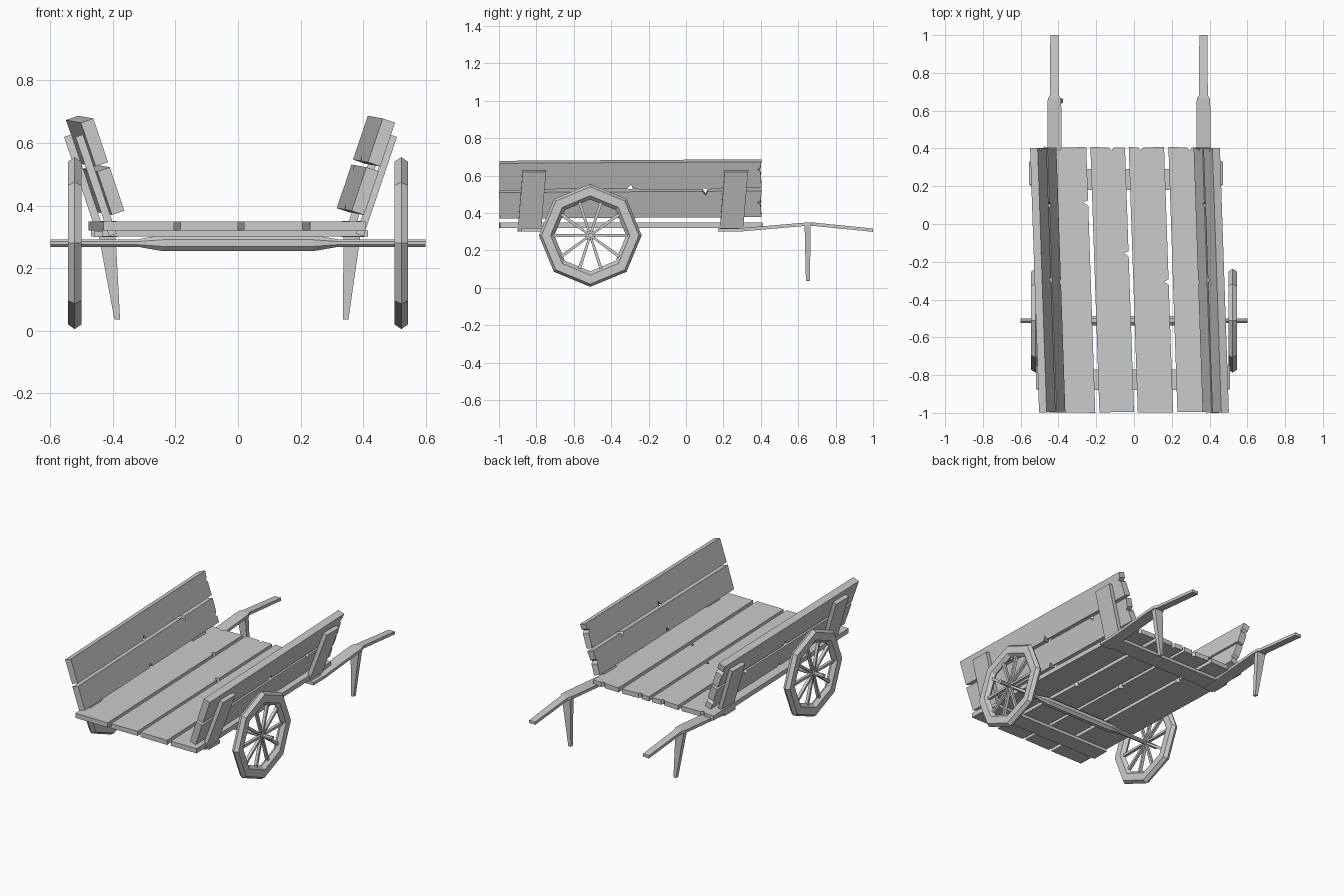
import bpy, bmesh, math, random
from mathutils import Vector as V

random.seed(4)
if "Cube" in bpy.data.objects:
    bpy.data.objects.remove(bpy.data.objects["Cube"])

GREY = (0.6, 0.6, 0.6, 1)
wood = bpy.data.materials.new("grey_wood")
wood.use_nodes = True
wood.diffuse_color = GREY
wood.node_tree.nodes["Principled BSDF"].inputs["Base Color"].default_value = GREY

SKEW = -0.034               # the whole body leans sideways towards the back
ALONG = V((SKEW, 1, 0))


def finish(name, bm):
    bmesh.ops.recalc_face_normals(bm, faces=bm.faces)
    mesh = bpy.data.meshes.new(name)
    bm.to_mesh(mesh)
    bm.free()
    mesh.materials.append(wood)
    obj = bpy.data.objects.new(name, mesh)
    bpy.context.collection.objects.link(obj)
    return obj


def loft(name, rings, closed=False):
    """Skin a row of equal rings, capped unless it closes on itself."""
    bm = bmesh.new()
    rows = [[bm.verts.new(p) for p in ring] for ring in rings]
    n = len(rows[0])
    pairs = list(zip(rows, rows[1:])) + ([(rows[-1], rows[0])] if closed else [])
    for a, b in pairs:
        for i in range(n):
            j = (i + 1) % n
            bm.faces.new((a[i], a[j], b[j], b[i]))
    if not closed:
        bm.faces.new(rows[0])
        bm.faces.new(rows[-1])
    return finish(name, bm)


def rect(center, u, v):
    c = V(center)
    return [c - u - v, c + u - v, c + u + v, c - u + v]


def plank(name, origin, across, along, normal, width, length, thick, nicks=(), rough=0.006):
    """Extruded board outline with uneven ends; nicks are (edge, distance)."""
    def wob():
        return random.uniform(0, rough)

    def chips(edge):
        pts = []
        for side, t in sorted(nicks):
            if side == edge:
                x, inner = (width, width - 0.025) if edge else (0, 0.025)
                pts += [(x, t - 0.014), (inner, t + 0.006), (x, t + 0.016)]
        return pts

    outline = [(0, wob()), (width, wob())] + chips(1) + [(width, length - wob())]
    if rough:                # small split in the far end
        s = width * random.uniform(0.3, 0.7)
        outline += [(s + 0.012, length - rough), (s, length - 0.022), (s - 0.014, length - rough)]
    outline += [(0, length - wob())] + chips(0)[::-1]
    bm = bmesh.new()
    o = V(origin)
    face = bm.faces.new([bm.verts.new(o + across * a + along * b) for a, b in outline])
    out = bmesh.ops.extrude_face_region(bm, geom=[face])
    moved = [g for g in out["geom"] if isinstance(g, bmesh.types.BMVert)]
    bmesh.ops.translate(bm, vec=normal * thick, verts=moved)
    return finish(name, bm)


X, Y, Z = V((1, 0, 0)), V((0, 1, 0)), V((0, 0, 1))

# Floor boards
floor = [(-0.43, 0.225, [(1, 1.11)]), (-0.183, 0.183, [(1, 0.84)]),
         (0.02, 0.187, [(1, 0.69)]), (0.23, 0.18, [])]
for i, (x, w, nicks) in enumerate(floor):
    plank(f"floor_board_{i + 1}", (x, -1, 0.32), X, ALONG, Z, w, 1.41, 0.029, nicks)

# Cross battens under the floor
for name, y in (("front_batten", -0.88), ("back_batten", 0.18)):
    shift = SKEW * (y + 1)
    plank(name, (-0.43 + shift, y, 0.301), Y, X, Z, 0.11, 0.85, 0.019, rough=0)

# Side boards and the stakes that hold them
for s, side in ((-1, "right"), (1, "left")):
    up = V((s * 0.32, 0, 0.947))
    inward = V((-s * 0.947, 0, 0.32))
    run = ALONG + Z * 0.006
    plank(f"{side}_lower_side_board", (s * 0.403, -1, 0.37), up, run, inward,
          0.147, 1.405, 0.042, [(1, 1.1), (0, 0.69)])
    plank(f"{side}_upper_side_board", (s * 0.455, -1, 0.525), up, run, inward,
          0.148, 1.405, 0.042, [(0, 0.7)])
    for name, y in (("front", -0.9), ("back", 0.18)):
        x = s * 0.383 + SKEW * (y + 1.06)
        plank(f"{side}_{name}_stake", (x, y, 0.31), Y, up + Y * 0.08, -inward,
              0.125, 0.335, 0.025, rough=0)

# Handles and their prop legs
for side, x, lean in (("right", -0.422, 0.036), ("left", 0.367, -0.023)):
    path = [(0.17, 0.309, 0.037), (0.28, 0.309, 0.037), (0.62, 0.338, 0.037),
            (0.665, 0.341, 0.034), (0.68, 0.340, 0.024), (1.0, 0.308, 0.021)]
    loft(f"{side}_handle", [rect((x, y, z), X * w, Z * 0.009) for y, z, w in path])
    loft(f"{side}_prop_leg", [rect((x, 0.65, 0.335), X * 0.029, Y * 0.016),
                              rect((x + lean, 0.652, 0.035), X * 0.009, Y * 0.011)])

# Axle, thicker in the middle
AY, AZ = -0.512, 0.28


def around(x, r, n=8, turn=0.5):
    return [V((x, AY + r * math.cos(a), AZ + r * math.sin(a)))
            for a in ((k + turn) * math.tau / n for k in range(n))]


loft("axle", [around(x, r) for x, r in ((-0.6, 0.013), (-0.32, 0.013), (-0.24, 0.028),
                                        (0.24, 0.028), (0.32, 0.013), (0.6, 0.013))])

# Eight-sided wheels with ten spokes
for s, side in ((-1, "right"), (1, "left")):
    cx = s * 0.522
    section = [(0, 0.275), (0.022, 0.26), (0.022, 0.212),
               (0, 0.192), (-0.022, 0.212), (-0.022, 0.26)]
    loft(f"{side}_wheel_rim", [around(cx + dx, r, turn=0) for dx, r in section], closed=True)
    loft(f"{side}_wheel_hub", [around(cx + dx, 0.02) for dx in (-0.016, 0.016)])
    for k in range(10):
        a = k * math.tau / 10
        out = V((0, math.cos(a), math.sin(a)))
        tangent = V((0, -math.sin(a), math.cos(a)))
        mid = V((cx, AY, AZ))
        loft(f"{side}_spoke_{k + 1}", [rect(mid + out * r, X * 0.009, tangent * w)
                                       for r, w in ((0.01, 0.006), (0.208, 0.009))])
